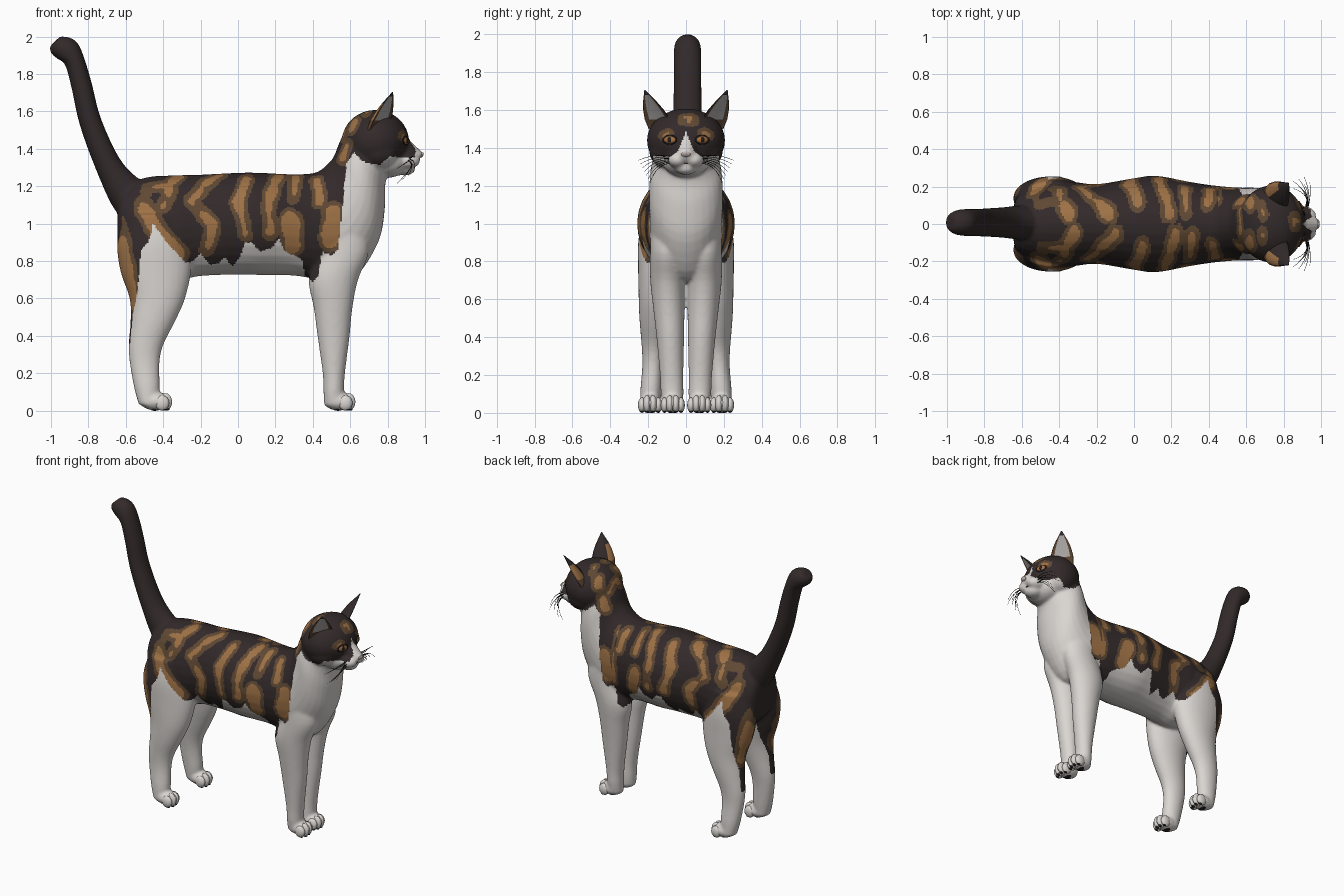
import bpy, bmesh, math
from mathutils import Vector, Matrix, noise
from mathutils.bvhtree import BVHTree

if "Cube" in bpy.data.objects:
    bpy.data.objects.remove(bpy.data.objects["Cube"])


def mat(name, r, g, b):
    m = bpy.data.materials.new(name)
    m.diffuse_color = (r, g, b, 1)
    m.use_nodes = True
    m.node_tree.nodes["Principled BSDF"].inputs["Base Color"].default_value = m.diffuse_color
    return m


DARK = mat("dark_fur", .033, .023, .023)
TAN = mat("tan_fur", .34, .165, .06)
BROWN = mat("brown_fur", .115, .065, .033)
WHITE = mat("white_fur", .70, .67, .64)
GREY = mat("inner_ear_grey", .45, .43, .42)
AMBER = mat("amber_eye", .40, .16, .045)
PINK = mat("pale_nose", .55, .45, .42)
BLACK = mat("near_black", .015, .012, .012)


def make(name, bm, mats):
    bmesh.ops.recalc_face_normals(bm, faces=bm.faces[:])
    me = bpy.data.meshes.new(name)
    bm.to_mesh(me)
    bm.free()
    for m in mats:
        me.materials.append(m)
    me.shade_smooth()
    ob = bpy.data.objects.new(name, me)
    bpy.context.collection.objects.link(ob)
    return ob


def ball(bm, c, r, rot=None, seg=24):
    m = Matrix.Translation(c) @ (rot or Matrix()) @ Matrix.Diagonal((*r, 1))
    bmesh.ops.create_uvsphere(bm, u_segments=seg, v_segments=seg // 2, radius=1, matrix=m)


def catmull(rows, steps=4):
    out = []
    for i in range(len(rows) - 1):
        p = [rows[max(0, min(len(rows) - 1, i + k))] for k in (-1, 0, 1, 2)]
        for j in range(steps):
            t = j / steps
            out.append([.5 * (2 * b + (c - a) * t + (2 * a - 5 * b + 4 * c - d) * t * t
                              + (3 * b - a - 3 * c + d) * t ** 3) for a, b, c, d in zip(*p)])
    return out + [list(rows[-1])]


def loft(bm, rows, n=28):
    """Rows: two side-view edge points, half width and y centre of each ellipse."""
    rings = []
    for x1, z1, x2, z2, hw, yc in catmull(rows):
        ring = []
        for k in range(n):
            c, s = math.cos(k * math.tau / n), math.sin(k * math.tau / n)
            ring.append(bm.verts.new(((x1 + x2) / 2 + (x1 - x2) / 2 * c, yc + hw * s,
                                      (z1 + z2) / 2 + (z1 - z2) / 2 * c)))
        rings.append(ring)
    for a, b in zip(rings, rings[1:]):
        for k in range(n):
            bm.faces.new((a[k], a[(k + 1) % n], b[(k + 1) % n], b[k]))
    bm.faces.new(rings[0])
    bm.faces.new(rings[-1])


# Torso, chest and neck
bm = bmesh.new()
TORSO = [(-.645, 1.08, -.645, .90, .08), (-.62, 1.18, -.62, .84, .15), (-.5, 1.245, -.5, .74, .2),
         (-.35, 1.258, -.33, .70, .225), (-.2, 1.262, -.2, .72, .213), (0, 1.272, 0, .728, .245),
         (.12, 1.272, .12, .725, .258), (.3, 1.264, .3, .722, .225), (.42, 1.275, .45, .70, .205),
         (.49, 1.33, .62, .71, .195), (.517, 1.37, .75, .9, .195), (.54, 1.43, .785, 1.08, .19),
         (.58, 1.51, .787, 1.2, .168), (.64, 1.57, .80, 1.28, .15)]
loft(bm, [r + (0,) for r in TORSO])
# Tail
TAIL = [(-.56, 1.02, -.42, 1.18, .08), (-.657, 1.07, -.53, 1.24, .092), (-.76, 1.29, -.632, 1.347, .082),
        (-.847, 1.53, -.732, 1.56, .076), (-.889, 1.72, -.779, 1.74, .074), (-.925, 1.85, -.812, 1.855, .073),
        (-.965, 1.88, -.85, 1.955, .072), (-1.0, 1.912, -.895, 1.993, .064), (-1.008, 1.945, -.95, 2.002, .042)]
loft(bm, [r + (.008,) for r in TAIL])
# Legs: front x, back x, height, y centre, half width
FRONT = [(.68, .44, 1.0, .1, .085), (.70, .42, .85, .1, .09), (.642, .378, .7, .097, .092),
         (.612, .405, .55, .09, .083), (.597, .425, .4, .083, .073), (.572, .453, .2, .076, .062),
         (.567, .457, .1, .073, .06), (.57, .46, .03, .07, .053)]
HIND = [(-.28, -.60, 1.05, .12, .11), (-.25, -.645, .9, .135, .118), (-.25, -.63, .75, .145, .108),
        (-.283, -.58, .6, .157, .093), (-.335, -.575, .48, .165, .08), (-.40, -.585, .35, .17, .064),
        (-.42, -.578, .25, .175, .056), (-.418, -.555, .12, .185, .056), (-.43, -.53, .03, .19, .052)]
PAWS = ((.54, .07), (-.44, .19))
for s in (1, -1):
    for leg in (FRONT, HIND):
        loft(bm, [(a, z, b, z, hw, s * y) for a, b, z, y, hw in leg])
    for x, y in PAWS:
        ball(bm, (x, s * y, .05), (.083, .06, .05))
    # Cheeks and muzzle pads
    ball(bm, (.75, s * .105, 1.385), (.11, .09, .09))
    ball(bm, (.905, s * .043, 1.337), (.07, .053, .044))
# Skull, jaw, chin and nose bridge
ball(bm, (.735, 0, 1.44), (.18, .207, .168), seg=32)
ball(bm, (.80, 0, 1.34), (.12, .13, .095))
ball(bm, (.89, 0, 1.293), (.058, .06, .036))
loft(bm, [(.80, 1.53, .82, 1.36, .11, 0), (.90, 1.46, .88, 1.32, .068, 0),
          (.955, 1.41, .93, 1.32, .05, 0), (.99, 1.378, .965, 1.335, .033, 0)])
body = make("body", bm, (DARK, TAN, BROWN, WHITE))
bpy.context.view_layer.objects.active = body
body.select_set(True)
mod = body.modifiers.new("merge", 'REMESH')
mod.mode, mod.voxel_size = 'VOXEL', .0095
sm = body.modifiers.new("soften", 'SMOOTH')
sm.factor, sm.iterations = .5, 7
for m in ("merge", "soften"):
    bpy.ops.object.modifier_apply(modifier=m)

# Coat: the coloured fur ends at this height, by x
EDGE = [(-.60, .35), (-.575, .36), (-.565, .5), (-.535, .65), (-.52, .85), (-.47, .92), (-.455, 1.0),
        (-.38, .90), (-.28, .79), (-.24, .80), (-.2, .84), (-.15, .78), (-.1, .79), (-.07, .82),
        (-.03, .77), (.01, .82), (.04, .9), (.07, .9), (.12, .85), (.18, .87), (.22, .92), (.25, .85),
        (.3, .83), (.34, .81), (.36, .72), (.4, .69), (.43, .72), (.45, .85), (.5, .83), (.535, .86),
        (.56, 1.1), (.58, 1.32), (.62, 1.38), (.68, 1.325), (.76, 1.315), (.81, 1.36), (.9, 1.355)]
# Tan patches: radius, then (x, z) or (x, y, z) points
PATCH = [(.045, (-.65, 1.02), (-.62, .8), (-.57, .58)), (.04, (-.52, 1.12), (-.45, .99), (-.32, .83)),
         (.022, (-.51, 1.14), (-.49, 1.21), (-.37, 1.22), (-.37, 1.14), (-.4, 1.1)),
         (.026, (-.32, .06, 1.25), (-.35, .12, 1.24)),
         (.025, (-.1, .06, 1.26), (-.19, 1.21), (-.25, 1.12), (-.14, 1.0), (-.16, .84)),
         (.025, (.05, 1.24), (.0, 1.12), (.04, .95)), (.024, (.22, .06, 1.265), (.19, 1.21), (.17, 1.12), (.165, .95)),
         (.045, (.28, 1.02), (.30, .88)), (.02, (.31, .08, 1.26), (.3, 1.14)), (.042, (.51, 1.06), (.49, .91)),
         (.02, (.42, 1.23), (.44, 1.12)), (.024, (.55, .14, 1.36), (.57, .15, 1.42)),
         (.02, (.60, .13, 1.51), (.62, .1, 1.55)), (.012, (.57, .02, 1.5), (.57, .06, 1.45)),
         (.006, (.875, .01, 1.53), (.85, .01, 1.56)), (.008, (.69, .06, 1.6), (.68, .1, 1.59)),
         (.004, (.89, .10, 1.475), (.88, .12, 1.465))]


def side_y(x, z):
    w = .25 if x < .4 else .2
    return w * (.9 if z < 1 else math.sqrt(max(.1, 1 - ((z - 1) / .28) ** 2)))


def squash(p):
    return Vector((p[0], p[-1], .6 * (p[1] if len(p) == 3 else side_y(*p))))


SEGS = []
for r, *pts in PATCH:
    q = [squash(p) for p in pts]
    SEGS += [(r, a, b - a, (b - a).length_squared) for a, b in zip(q, q[1:])]


def table(rows, v):
    if v <= rows[0][0]:
        return rows[0][1]
    for (a, p), (b, q) in zip(rows, rows[1:]):
        if v <= b:
            return p + (q - p) * (v - a) / (b - a)
    return rows[-1][1]


BLAZE = [(1.34, .12), (1.36, .07), (1.385, .042), (1.43, .022), (1.49, 0)]


def coat(c):
    x, y, z = c
    if z < table(EDGE, x) or (x > .8 and abs(y) < table(BLAZE, z)):
        return 3
    if x < -.62 and z > 1.1:
        return 0
    wob = noise.noise(c * 11) * .016
    p = Vector((x + (.03 if y > 0 and x < .45 else 0), z, .6 * abs(y)))
    best = 1
    for r, a, d, l2 in SEGS:
        v = p - a
        t = max(0, min(1, v.dot(d) / l2))
        best = min(best, (v - d * t).length - r + wob)
    return 1 if best < 0 else 2 if best < .022 else 0


me = body.data
for f in me.polygons:
    f.material_index = coat(f.center)
me.shade_smooth()
tree = BVHTree.FromPolygons([v.co for v in me.vertices], [tuple(f.vertices) for f in me.polygons])


def on_face(name, y, z, r, m, lift=0):
    """Flattened ball lying on the face, seen from the front."""
    hit, nor, *_ = tree.ray_cast(Vector((2, y, z)), Vector((-1, 0, 0)))
    b = bmesh.new()
    ball(b, hit + nor * lift, r, nor.to_track_quat('Z', 'Y').to_matrix().to_4x4(), 16)
    return make(name, b, (m,))


on_face("nose", 0, 1.367, (.026, .016, .008), PINK)
on_face("mouth", 0, 1.318, (.03, .004, .004), BROWN)
for s, side in ((-1, "right"), (1, "left")):
    # Eyes
    on_face(side + "_eye_rim", s * .085, 1.443, (.042, .026, .006), BLACK)
    on_face(side + "_eye", s * .085, 1.443, (.034, .019, .009), AMBER, .001)
    on_face(side + "_pupil", s * .085, 1.443, (.013, .016, .006), BLACK, .006)
    # Ear: hollow cone facing forward and outward
    bm = bmesh.new()
    face, wide = Vector((.8, .6 * s, 0)), Vector((-.6, .8 * s, 0))
    base, tip, n, rings = Vector((.745, s * .127, 1.5)), Vector((.82, s * .212, 1.705)), 24, []
    prof = [(0, .08), (.25, .08), (.5, .064), (.7, .043), (.87, .02), (1, .003)]
    for t, w in prof:
        c = base.lerp(tip, t)
        ring = []
        for k in range(n):
            a = k * math.tau / n
            d = math.sin(a) * (-.2 if math.sin(a) > 0 else 1) * w * .7
            ring.append(bm.verts.new(c + wide * w * math.cos(a) + face * (d + .01)))
        rings.append(ring)
    for i, (a, b) in enumerate(zip(rings, rings[1:])):
        for k in range(n):
            f = bm.faces.new((a[k], a[(k + 1) % n], b[(k + 1) % n], b[k]))
            g = (k + .5) * math.tau / n
            if math.sin(g) > 0:
                f.material_index = 2 if abs(math.cos(g)) < .7 and 0 < i < 4 else 1 if i < 4 else 0
            elif math.cos(g) > .2 and i < 3:
                f.material_index = 3 if i else 1
    bm.faces.new(rings[-1])
    make(side + "_ear", bm, (DARK, BROWN, GREY, TAN))
    # Toes and pads
    for (x, y), which in zip(PAWS, ("front", "hind")):
        bm, pads = bmesh.new(), bmesh.new()
        for off, dx, h in ((-.043, .035, .041), (-.016, .05, .047), (.016, .05, .047), (.043, .035, .041)):
            ball(bm, (x + dx, s * y + off, h), (.038, .021, h), seg=16)
            ball(pads, (x + dx + .008, s * y + off, .008), (.017, .011, .008), seg=10)
        ball(pads, (x - .005, s * y, .008), (.026, .03, .009), seg=12)
        make(f"{side}_{which}_toes", bm, (WHITE,))
        make(f"{side}_{which}_pads", pads, (BLACK,))
    # Whiskers
    cu = bpy.data.curves.new(side + "_whiskers", 'CURVE')
    cu.dimensions, cu.bevel_depth, cu.bevel_resolution = '3D', .0022, 1
    for i in range(7):
        p0 = Vector((.925 - .008 * (i % 3), s * .07, 1.322 + .005 * i))
        p2 = Vector((.85 + .03 * (i % 4), s * (.19 + .01 * i), 1.215 + .02 * i))
        p1 = Vector((.95, s * .16, 1.315 + .01 * i))
        sp = cu.splines.new('POLY')
        sp.points.add(8)
        for k, pt in enumerate(sp.points):
            t = k / 8
            pt.co = (*(p0 * (1 - t) ** 2 + p1 * 2 * t * (1 - t) + p2 * t * t), 1)
            pt.radius = 1.2 - .8 * t
    cu.materials.append(BLACK)
    ob = bpy.data.objects.new(side + "_whiskers", cu)
    bpy.context.collection.objects.link(ob)
    bpy.ops.object.select_all(action='DESELECT')
    ob.select_set(True)
    bpy.context.view_layer.objects.active = ob
    bpy.ops.object.convert(target='MESH')
